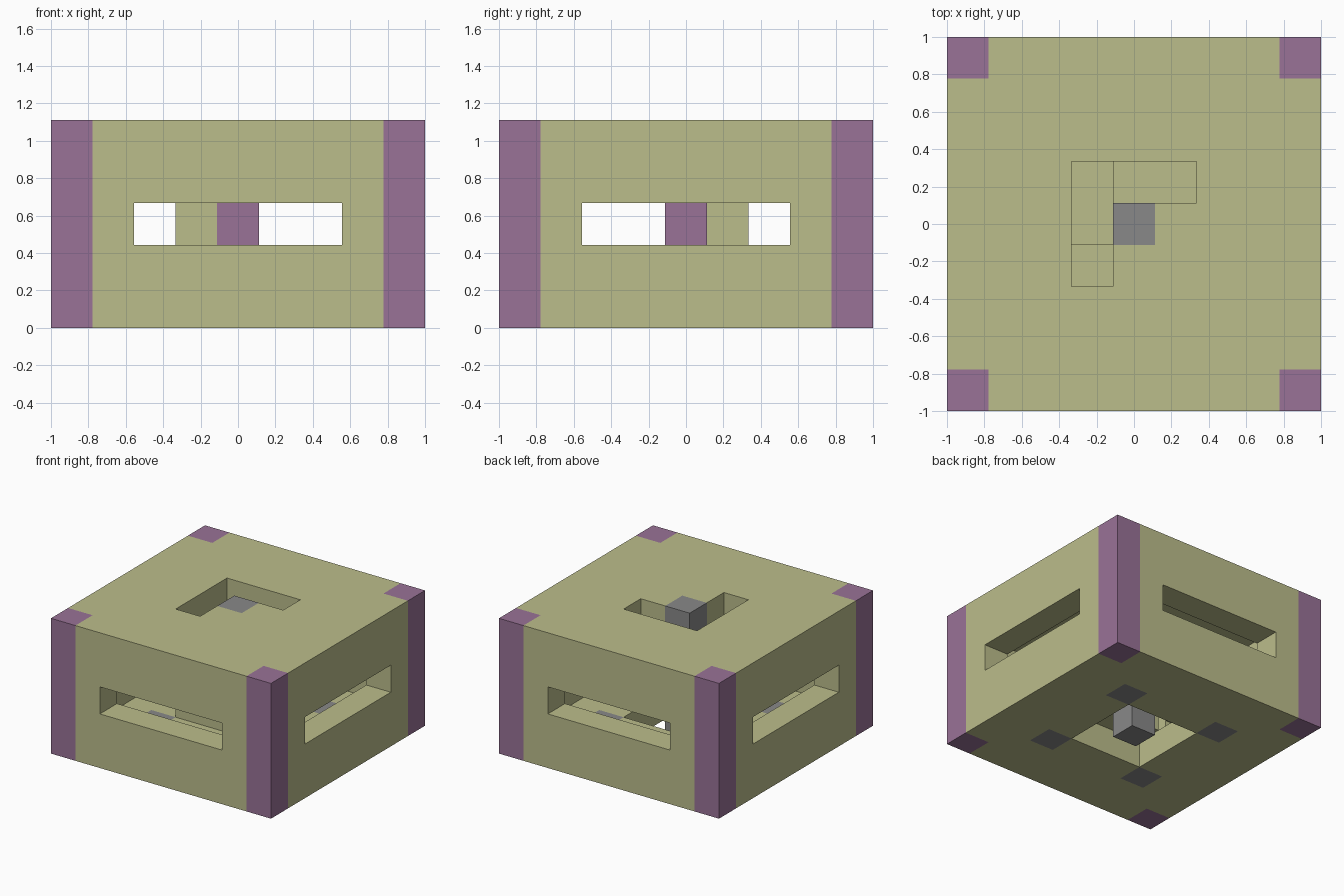
import bpy
import bmesh
from mathutils import Vector

cube = bpy.data.objects.get("Cube")
if cube:
    bpy.data.objects.remove(cube, do_unlink=True)

U = 2 / 9          # one block
HALF, TOP = 4, 4   # outermost block index in plan, top layer


def material(name, rgb):
    m = bpy.data.materials.new(name)
    m.use_nodes = True
    color = (*rgb, 1)
    m.diffuse_color = color
    m.node_tree.nodes["Principled BSDF"].inputs["Base Color"].default_value = color
    return m


olive = material("olive", (0.50, 0.51, 0.26))
purple = material("purple", (0.32, 0.17, 0.31))
gray = material("gray", (0.25, 0.25, 0.25))

blocks = {}   # (x, y, layer) -> part name
parts = {}    # part name -> material


def fill(part, mat, xs, ys, zs):
    parts[part] = mat
    for x in xs:
        for y in ys:
            for z in zs:
                blocks[x, y, z] = part


def clear(xs, ys, zs):
    for x in xs:
        for y in ys:
            for z in zs:
                blocks.pop((x, y, z), None)


full = range(-HALF, HALF + 1)
layers = range(TOP + 1)
core = range(-1, 2)
window = range(-2, 3)

# Floor and roof slabs
fill("floor", olive, full, full, [0])
fill("roof", olive, full, full, [TOP])

# Four walls, each with a long window
for side in (-HALF, HALF):
    fill("walls", olive, [side], full, layers[1:TOP])
    fill("walls", olive, full, [side], layers[1:TOP])
for side in (-HALF, HALF):
    clear([side], window, [2])
    clear(window, [side], [2])

# Stairwell openings: square in the floor, L-shaped in the roof
clear(core, core, [0])
clear([-1], core, [TOP])
clear(core, [1], [TOP])

# Corner posts and floor lamps
for sx in (-1, 1):
    for sy in (-1, 1):
        fill("corner_posts", purple, [sx * HALF], [sy * HALF], layers)
        fill("floor_lamps", gray, [sx * 2], [sy * 2], [0])

# Central column with end caps
fill("column", purple, [0], [0], layers[1:TOP])
fill("column_caps", gray, [0], [0], [0, TOP])

# Spiral stair, two blocks per step
fill("lower_step", olive, [-1, 0], [-1], [1])
fill("middle_step", olive, [-1], [0, 1], [2])
fill("upper_step", olive, [0, 1], [1], [3])

# Build each part from its exposed block sides
for part, mat in parts.items():
    bm = bmesh.new()
    for cell, owner in blocks.items():
        if owner != part:
            continue
        centre = Vector(cell) + Vector((0, 0, 0.5))
        for axis in range(3):
            for sign in (-1, 1):
                n = Vector((0, 0, 0))
                n[axis] = sign
                if tuple(int(c + d) for c, d in zip(cell, n)) in blocks:
                    continue
                u = Vector((0, 0, 0))
                u[(axis + 1) % 3] = 1
                v = n.cross(u)
                mid = centre + n / 2
                ring = (-u - v, u - v, u + v, v - u)
                bm.faces.new([bm.verts.new((mid + c / 2) * U) for c in ring])
    bmesh.ops.remove_doubles(bm, verts=bm.verts, dist=0.001)
    mesh = bpy.data.meshes.new(part)
    bm.to_mesh(mesh)
    bm.free()
    mesh.materials.append(mat)
    bpy.context.collection.objects.link(bpy.data.objects.new(part, mesh))
